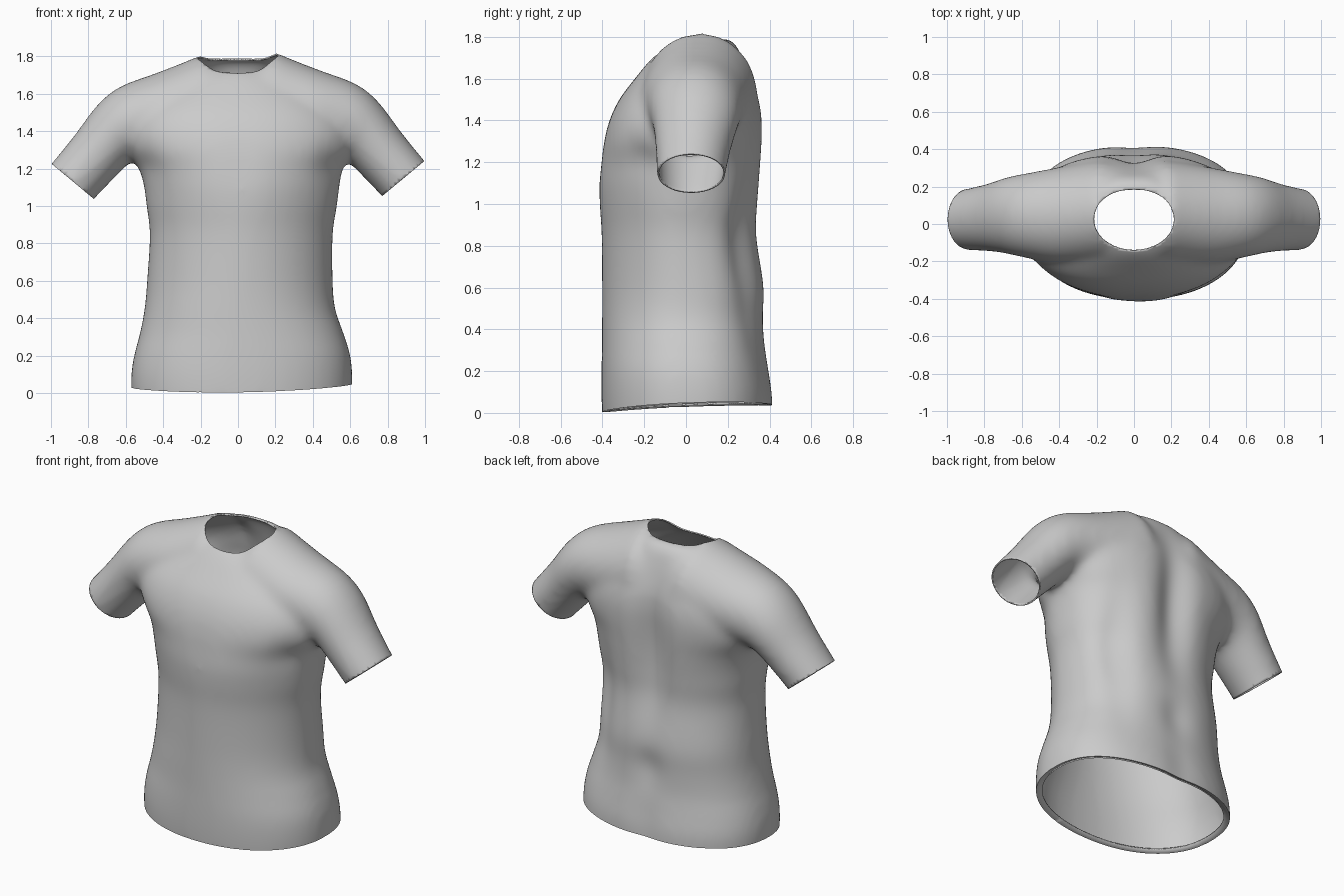
import bpy, bmesh, math
from mathutils import Vector

cube = bpy.data.objects.get("Cube")
if cube:
    bpy.data.objects.remove(cube, do_unlink=True)

SIDES = 48
ANGLES = [2 * math.pi * i / SIDES for i in range(SIDES)]
NECK_Y, NECK_RX, NECK_RY = 0.025, 0.215, 0.168


def flowing(rows, steps=4):
    """Smooth curve through rows of section values."""
    out = []
    for i in range(len(rows) - 1):
        a, b, c, d = (rows[min(max(k, 0), len(rows) - 1)] for k in range(i - 1, i + 3))
        for s in range(steps):
            t = s / steps
            out.append([q + t / 2 * (r - p + t * (2 * p - 5 * q + 4 * r - u
                        + t * (3 * (q - r) + u - p))) for p, q, r, u in zip(a, b, c, d)])
    return out + [rows[-1]]


def loft(name, rings):
    """Closed solid through a list of equal-length point rings."""
    bm = bmesh.new()
    loops = [[bm.verts.new(p) for p in ring] for ring in rings]
    for a, b in zip(loops, loops[1:]):
        for i in range(SIDES):
            j = (i + 1) % SIDES
            bm.faces.new((a[i], a[j], b[j], b[i]))
    bm.faces.new(loops[0])
    bm.faces.new(loops[-1])
    bmesh.ops.recalc_face_normals(bm, faces=bm.faces)
    mesh = bpy.data.meshes.new(name)
    bm.to_mesh(mesh)
    bm.free()
    obj = bpy.data.objects.new(name, mesh)
    bpy.context.collection.objects.link(obj)
    return obj


def soft(v, fullness):
    return math.copysign(abs(v) ** (2 / fullness), v)


def torso_ring(z, left, right, front, back, front_fullness):
    cx, a = (left + right) / 2, (right - left) / 2
    cy, b = (front + back) / 2, (back - front) / 2
    ring = []
    for t in ANGLES:
        n = front_fullness if math.sin(t) < 0 else 2.35
        ring.append((cx + a * soft(math.cos(t), n), cy + b * soft(math.sin(t), n), z))
    return ring


def arm_ring(tx, tz, bx, bz, front, back, side=1):
    drop = 0.0 if side > 0 else -0.015
    top, low = Vector((tx * side, 0, tz + drop)), Vector((bx * side, 0, bz + drop))
    mid, half = (top + low) / 2, (top - low) / 2
    cy, b = (front + back) / 2, (back - front) / 2
    return [mid + half * math.cos(t) + Vector((0, cy + b * math.sin(t), 0)) for t in ANGLES]


# Body: height, left and right edge, front and back edge, fullness of the front
torso = loft("shirt", [torso_ring(*r) for r in flowing((
    (-0.06, -0.57, 0.61, -0.40, 0.418, 2.2),
    (0.08, -0.572, 0.612, -0.405, 0.418, 2.2),
    (0.20, -0.555, 0.60, -0.405, 0.40, 2.15),
    (0.32, -0.525, 0.565, -0.403, 0.382, 2.05),
    (0.45, -0.50, 0.52, -0.402, 0.378, 2.0),
    (0.60, -0.487, 0.507, -0.402, 0.38, 1.92),
    (0.85, -0.472, 0.507, -0.405, 0.348, 1.87),
    (1.00, -0.49, 0.53, -0.417, 0.355, 1.87),
    (1.10, -0.502, 0.542, -0.42, 0.363, 1.92),
    (1.20, -0.53, 0.56, -0.41, 0.37, 2.0),
    (1.30, -0.59, 0.61, -0.395, 0.375, 2.15),
    (1.40, -0.60, 0.61, -0.368, 0.375, 2.25),
    (1.50, -0.56, 0.56, -0.32, 0.36, 2.3),
    (1.60, -0.45, 0.45, -0.245, 0.325, 2.3),
    (1.70, -0.28, 0.28, -0.16, 0.283, 2.3),
    (1.75, -0.22, 0.22, -0.08, 0.258, 2.3),
    (1.79, -0.18, 0.18, 0.0, 0.22, 2.3),
))])

# Shoulders and sleeves: top point, bottom point, front and back edge
ARM = flowing((
    (0.20, 1.822, 0.10, 1.22, -0.21, 0.345),
    (0.30, 1.78, 0.20, 1.23, -0.215, 0.33),
    (0.45, 1.722, 0.34, 1.25, -0.215, 0.305),
    (0.60, 1.668, 0.46, 1.26, -0.19, 0.28),
    (0.69, 1.615, 0.53, 1.26, -0.175, 0.265),
    (0.77, 1.535, 0.585, 1.24, -0.16, 0.25),
    (0.88, 1.387, 0.665, 1.16, -0.147, 0.217),
    (1.00, 1.24, 0.77, 1.05, -0.14, 0.19),
    (1.045, 1.185, 0.815, 0.995, -0.135, 0.183),
))
sleeves = loft("sleeves", [arm_ring(*r, side=-1) for r in reversed(ARM)]
               + [arm_ring(0, 1.745, 0, 1.22, -0.22, 0.325)]
               + [arm_ring(*r) for r in ARM])

# Neck hole cutter
neck = loft("neck_cutter", [
    [(NECK_RX * math.cos(t), NECK_Y + NECK_RY * math.sin(t), z) for t in ANGLES]
    for z in (1.4, 2.2)])
for helper in (sleeves, neck):
    helper.hide_render = True

# Merge, blend and cut
union = torso.modifiers.new("join_sleeves", 'BOOLEAN')
union.operation, union.solver, union.object = 'UNION', 'EXACT', sleeves
remesh = torso.modifiers.new("even_surface", 'REMESH')
remesh.mode, remesh.voxel_size = 'VOXEL', 0.02
blend = torso.modifiers.new("blend", 'SMOOTH')
blend.factor, blend.iterations = 0.5, 18
cut = torso.modifiers.new("cut_neck", 'BOOLEAN')
cut.operation, cut.solver, cut.object = 'DIFFERENCE', 'EXACT', neck
bpy.context.view_layer.update()
graph = bpy.context.evaluated_depsgraph_get()
merged = bpy.data.meshes.new_from_object(torso.evaluated_get(graph))
torso.modifiers.clear()
torso.data = merged
for helper in (sleeves, neck):
    bpy.data.objects.remove(helper, do_unlink=True)

bm = bmesh.new()
bm.from_mesh(merged)


def in_neck(face):
    c = face.calc_center_median()
    r = math.hypot(c.x / NECK_RX, (c.y - NECK_Y) / NECK_RY)
    return r < 1.01 and (c.z < 1.6 or abs(face.normal.z) < 0.05)


# Open the neck
bm.normal_update()
bmesh.ops.delete(bm, geom=[f for f in bm.faces if in_neck(f)], context='FACES')


def open_end(test, point, normal):
    """Cut away everything beyond a plane, among the faces that pass the test."""
    faces = [f for f in bm.faces if test(f.calc_center_median())]
    geom = set(faces)
    for f in faces:
        geom.update(f.verts)
        geom.update(f.edges)
    bmesh.ops.bisect_plane(bm, geom=list(geom), dist=0.0005, plane_co=point,
                           plane_no=normal, clear_outer=True)


# Open the hem and cuffs
open_end(lambda c: c.z < 0.3, (0, 0, 0.02), (0.015, 0.04, -1))
open_end(lambda c: c.x > 0.64 and c.z > 0.85, (0.885, 0, 1.148), (0.64, 0, -0.77))
open_end(lambda c: c.x < -0.64 and c.z > 0.85, (-0.885, 0, 1.133), (-0.64, 0, -0.77))
bmesh.ops.remove_doubles(bm, verts=bm.verts, dist=0.002)

# Cloth folds: x, z, width, height, depth
BACK = ((0.0, 1.2, 0.11, 0.42, 0.06), (0.0, 0.45, 0.10, 0.12, 0.02),
        (0.0, 0.1, 0.10, 0.2, 0.012), (0.36, 0.78, 0.08, 0.35, 0.035))
FRONT = ((0.50, 1.22, 0.07, 0.10, 0.015), (-0.50, 1.22, 0.07, 0.10, 0.015),
         (0.0, 1.15, 0.10, 0.2, 0.006))
for v in bm.verts:
    folds, direction = (BACK, -1) if v.co.y > 0 else (FRONT, 1)
    fade = min(1, abs(v.co.y) / 0.2)
    x, z = v.co.x, v.co.z
    for fx, fz, w, h, depth in folds:
        amount = math.exp(-((x - fx) / w) ** 2 - ((z - fz) / h) ** 2)
        v.co.y += direction * depth * amount * fade
    # Hem rises towards the sides
    v.co.z += 0.02 * (x / 0.6) ** 2 * max(0, 1 - z / 0.3)

# Turned-in hem
rim = [e for e in bm.edges if e.is_boundary and all(v.co.z < 0.12 for v in e.verts)]
lip = bmesh.ops.extrude_edge_only(bm, edges=rim)["geom"]
for v in (g for g in lip if isinstance(g, bmesh.types.BMVert)):
    v.co.x = 0.02 + (v.co.x - 0.02) * 0.94
    v.co.y *= 0.92
    v.co.z += 0.008
bmesh.ops.recalc_face_normals(bm, faces=bm.faces)
bm.to_mesh(merged)
bm.free()

# Cloth colour
grey = bpy.data.materials.new("light_grey_cloth")
grey.use_nodes = True
colour = (0.6, 0.6, 0.6, 1)
grey.diffuse_color = colour
bsdf = next(n for n in grey.node_tree.nodes if n.type == 'BSDF_PRINCIPLED')
bsdf.inputs["Base Color"].default_value = colour
bsdf.inputs["Roughness"].default_value = 0.8
merged.materials.clear()
merged.materials.append(grey)
for p in merged.polygons:
    p.material_index = 0

# Smooth shading and cloth thickness
bpy.ops.object.select_all(action='DESELECT')
torso.select_set(True)
bpy.context.view_layer.objects.active = torso
bpy.ops.object.shade_smooth_by_angle(angle=math.radians(45))
shell = torso.modifiers.new("thickness", 'SOLIDIFY')
shell.thickness, shell.offset = 0.008, -1
